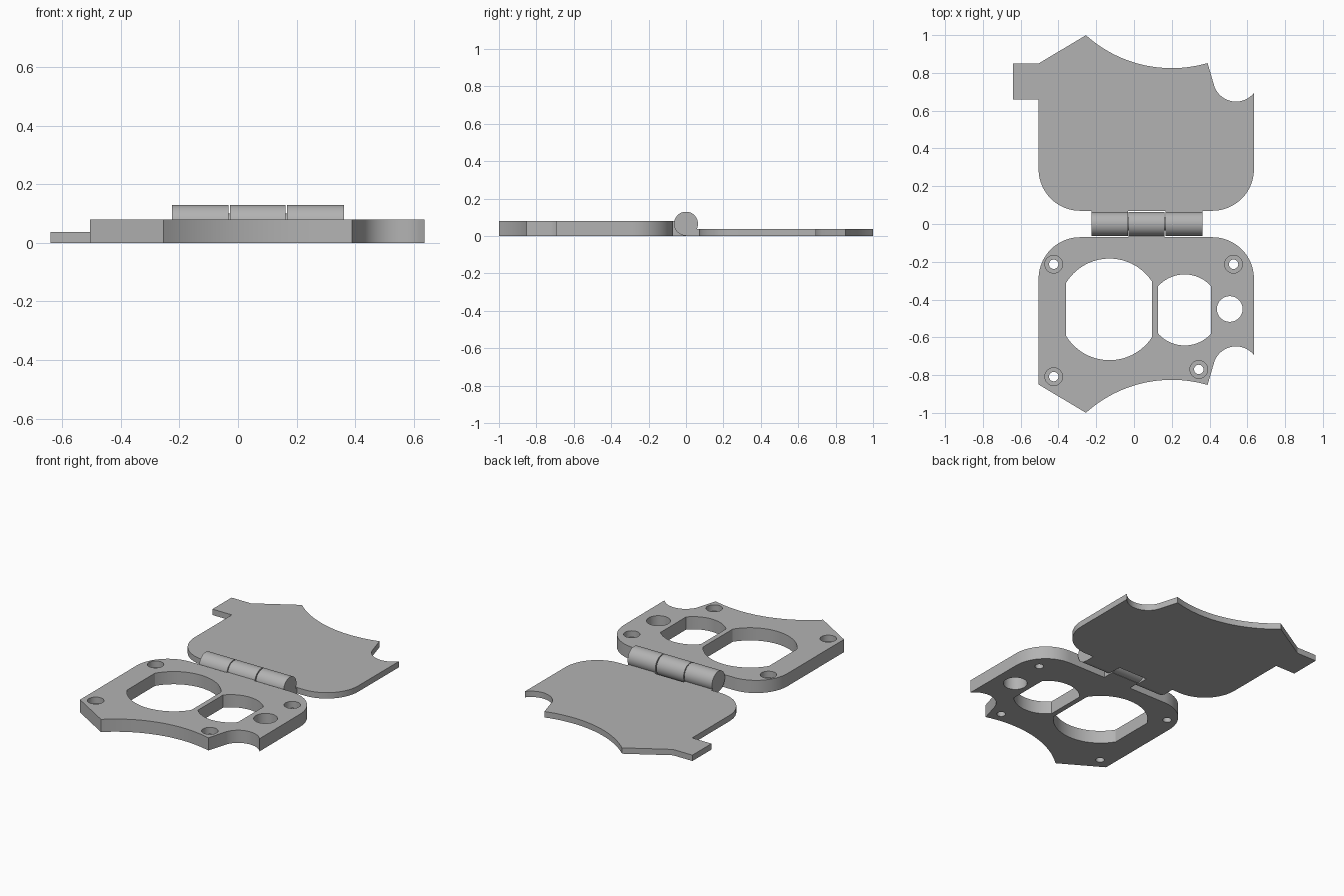
import bpy
import bmesh
from math import sin, cos, radians, hypot

cube = bpy.data.objects.get("Cube")
if cube:
    bpy.data.objects.remove(cube)

grey = bpy.data.materials.new("plain grey")
grey.use_nodes = True
grey.diffuse_color = (0.45, 0.45, 0.45, 1)
grey.node_tree.nodes["Principled BSDF"].inputs["Base Color"].default_value = grey.diffuse_color


def arc(cx, cy, r, start, end, steps=24):
    angles = [radians(start + (end - start) * i / steps) for i in range(steps + 1)]
    return [(cx + r * cos(a), cy + r * sin(a)) for a in angles]


def circle(cx, cy, r, steps=48):
    return arc(cx, cy, r, 0, 360, steps)[:-1]


def prism(name, points, low, high, axis="z"):
    """Extrude a closed profile along z, or a (y, z) profile along x."""
    bm = bmesh.new()
    place = (lambda p: (*p, low)) if axis == "z" else (lambda p: (low, *p))
    face = bm.faces.new([bm.verts.new(place(p)) for p in points])
    out = bmesh.ops.extrude_face_region(bm, geom=[face])
    verts = [v for v in out["geom"] if isinstance(v, bmesh.types.BMVert)]
    d = high - low
    bmesh.ops.translate(bm, verts=verts, vec=(0, 0, d) if axis == "z" else (d, 0, 0))
    bmesh.ops.recalc_face_normals(bm, faces=bm.faces)
    mesh = bpy.data.meshes.new(name)
    bm.to_mesh(mesh)
    bm.free()
    mesh.materials.append(grey)
    obj = bpy.data.objects.new(name, mesh)
    bpy.context.collection.objects.link(obj)
    return obj


def select(obj):
    bpy.ops.object.select_all(action="DESELECT")
    obj.select_set(True)
    bpy.context.view_layer.objects.active = obj


def combine(target, other, operation):
    mod = target.modifiers.new("combine", "BOOLEAN")
    mod.object, mod.operation, mod.solver = other, operation, "EXACT"
    select(target)
    bpy.ops.object.modifier_apply(modifier=mod.name)
    bpy.data.objects.remove(other)


# Outline shared by both leaves: rounded hinge corners, notch, sweeping edge, peak
LEFT, RIGHT, NEAR, CORNER = -0.505, 0.635, 0.07, 0.22
outline = arc(LEFT + CORNER, NEAR + CORNER, CORNER, 180, 270)
outline += arc(RIGHT - CORNER, NEAR + CORNER, CORNER, 270, 360)
outline += arc(0.54, 0.77, 0.122, -38, -158)
outline += arc(0.2, 1.504, 0.679, -73.8, -132)
outline += [(LEFT, 0.85)]

# Thin rear lid with its side tab
tab = [(-0.64, 0.85), (-0.64, 0.66), (LEFT, 0.66)]
lid = prism("lid", outline + tab, 0, 0.037)

# Thick front plate, mirrored from the lid
plate = prism("front_plate", [(x, -y) for x, y in outline], 0, 0.08)


# Window openings: circles with flattened sides, and one round hole
def flat_sided(cx, cy, r, x_min, x_max):
    points = []
    for x, y in circle(cx, cy, r, 96):
        if x_min < x < x_max:
            points.append((x, y))
    # exact corners where the flats meet the circle
    for x in (x_min, x_max):
        h = (r * r - (x - cx) ** 2) ** 0.5
        points += [(x, cy + h), (x, cy - h)]
    top = sorted(p for p in points if p[1] > cy)
    bottom = sorted((p for p in points if p[1] < cy), reverse=True)
    return top + bottom


openings = [flat_sided(-0.13, -0.452, 0.269, -0.36, 0.095),
            flat_sided(0.268, -0.455, 0.188, 0.127, 0.407),
            circle(0.507, -0.45, 0.068)]
for points in openings:
    combine(plate, prism("cutter", points, -0.1, 0.2), "DIFFERENCE")

# Counterbored screw holes
for x, y in [(-0.425, -0.213), (0.527, -0.213), (-0.425, -0.808), (0.343, -0.77)]:
    combine(plate, prism("cutter", circle(x, y, 0.025, 32), -0.1, 0.2), "DIFFERENCE")
    combine(plate, prism("cutter", circle(x, y, 0.047, 32), 0.04, 0.2), "DIFFERENCE")


# Hinge knuckles, each a barrel joined by a web to its leaf
def knuckle(name, x0, x1, edge, height):
    barrel = prism(name, circle(0, 0.066, 0.064, 64), x0, x1, "x")
    web = [(0, 0), (edge, 0), (edge, height), (0, height)]
    combine(barrel, prism("web", web, x0, x1, "x"), "UNION")
    return barrel


parts = [lid, plate,
         knuckle("right_knuckle", -0.226, -0.033, NEAR, 0.037),
         knuckle("middle_knuckle", -0.028, 0.162, -NEAR, 0.08),
         knuckle("left_knuckle", 0.168, 0.362, NEAR, 0.037),
         prism("hinge_pin", circle(0, 0.066, 0.035, 32), -0.1, 0.25, "x")]

for part in parts:
    select(part)
    bpy.ops.object.shade_smooth_by_angle(angle=radians(30))
